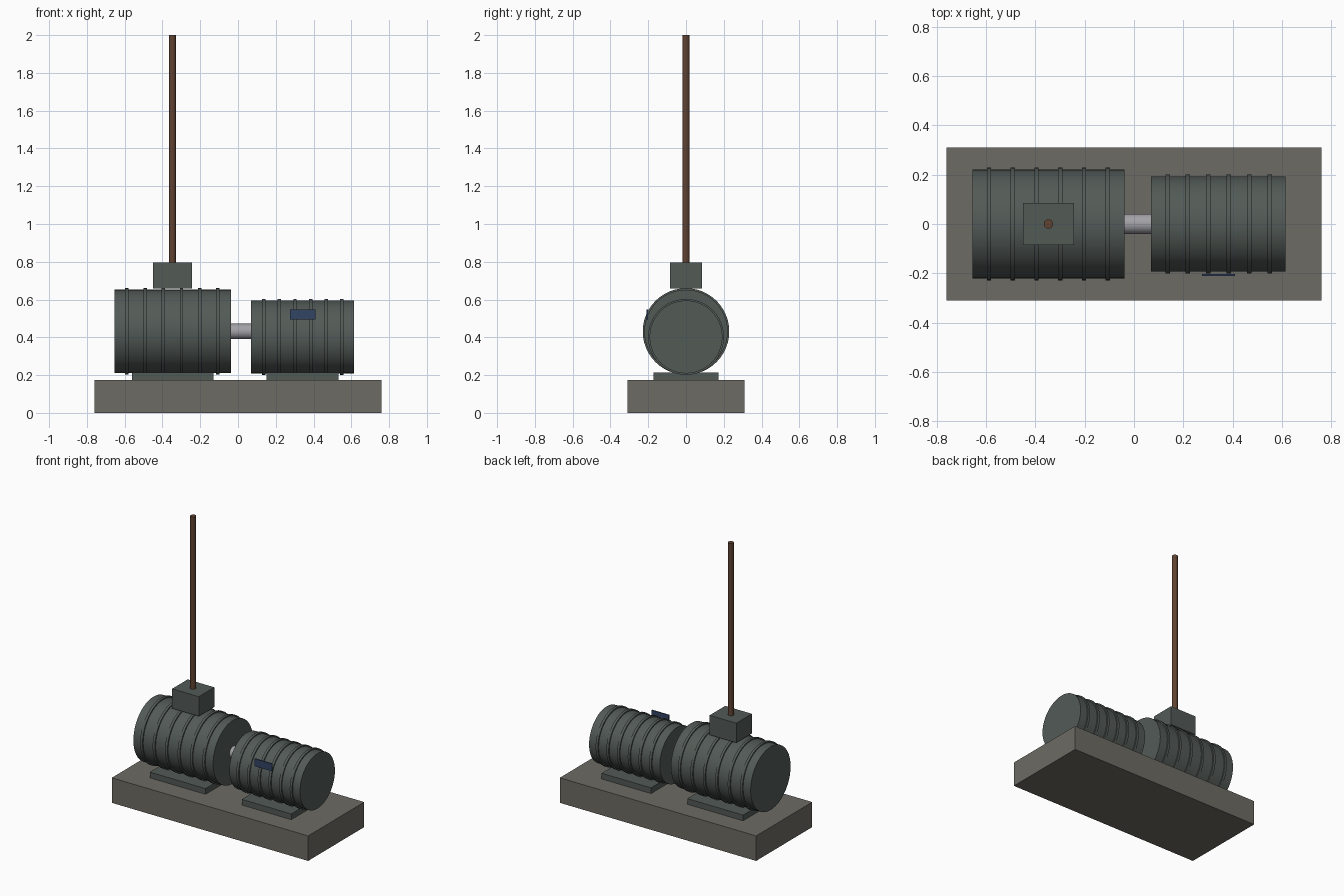
import bpy
from math import pi, radians

if "Cube" in bpy.data.objects:
    bpy.data.objects.remove(bpy.data.objects["Cube"])


def material(name, rgb):
    m = bpy.data.materials.new(name)
    m.diffuse_color = (*rgb, 1)
    m.use_nodes = True
    m.node_tree.nodes["Principled BSDF"].inputs["Base Color"].default_value = m.diffuse_color
    return m


PAINT = material("machine_paint", (0.085, 0.103, 0.094))
CONCRETE = material("concrete", (0.155, 0.147, 0.127))
STEEL = material("steel", (0.36, 0.36, 0.39))
RUST = material("rusty_pipe", (0.115, 0.055, 0.032))
BLUE = material("blue_plate", (0.032, 0.058, 0.127))


def box(name, lo, hi, mat):
    bpy.ops.mesh.primitive_cube_add(size=1, location=[(a + b) / 2 for a, b in zip(lo, hi)])
    ob = bpy.context.object
    ob.name = name
    ob.scale = [b - a for a, b in zip(lo, hi)]
    bpy.ops.object.transform_apply(location=False, rotation=False, scale=True)
    ob.data.materials.append(mat)


def cylinder(name, radius, length, loc, mat, along_x=True, sides=48):
    bpy.ops.mesh.primitive_cylinder_add(
        vertices=sides, radius=radius, depth=length, location=loc,
        rotation=(0, pi / 2 if along_x else 0, 0))
    ob = bpy.context.object
    ob.name = name
    ob.data.materials.append(mat)
    bpy.ops.object.shade_smooth_by_angle(angle=radians(35))


def machine(name, x0, x1, radius, z, ring_start, ring_step):
    # Drum body, six raised ribs and a mounting foot
    mid, length = (x0 + x1) / 2, x1 - x0
    cylinder(name + "_body", radius, length, (mid, 0, z), PAINT)
    for i in range(6):
        cylinder(f"{name}_rib_{i + 1}", radius + 0.008, 0.018,
                 (ring_start + i * ring_step, 0, z), PAINT)
    half = 0.35 * length
    box(name + "_foot", (mid - half, -0.172, 0.175), (mid + half, 0.172, 0.215), PAINT)


# Plinth
box("base_slab", (-0.76, -0.31, 0), (0.76, 0.31, 0.175), CONCRETE)

# Large and small machines, joined by a shaft
machine("generator", -0.655, -0.038, 0.221, 0.431, -0.588, 0.0963)
machine("motor", 0.068, 0.615, 0.193, 0.402, 0.136, 0.0828)
cylinder("drive_shaft", 0.041, 0.13, (0.015, 0, 0.431), STEEL, sides=24)

# Terminal box with vertical pipe
box("terminal_box", (-0.45, -0.086, 0.658), (-0.243, 0.086, 0.795), PAINT)
cylinder("conduit_pipe", 0.019, 1.21, (-0.347, 0, 1.395), RUST, along_x=False, sides=16)

# Blank plate on the motor
box("rating_plate", (0.275, -0.210, 0.495), (0.41, -0.202, 0.547), BLUE)
